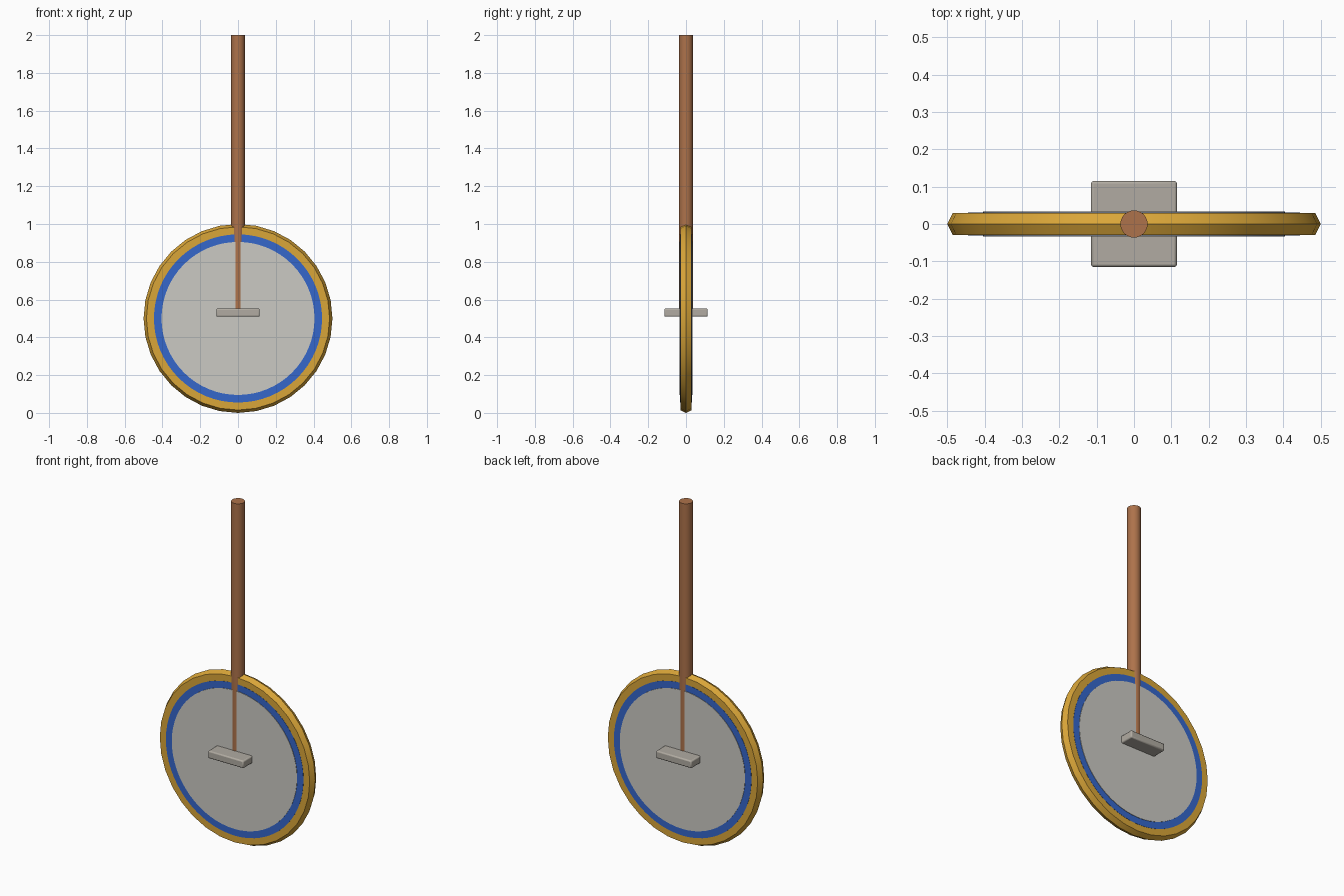
import bpy, bmesh, math

cube = bpy.data.objects.get("Cube")
if cube:
    bpy.data.objects.remove(cube, do_unlink=True)

HUB_Z = 0.5


def material(name, rgb):
    m = bpy.data.materials.new(name)
    m.use_nodes = True
    m.diffuse_color = (*rgb, 1)
    m.node_tree.nodes["Principled BSDF"].inputs["Base Color"].default_value = (*rgb, 1)
    return m


gold = material("gold", (0.70, 0.38, 0.04))
blue = material("blue", (0.035, 0.135, 0.60))
pale = material("pale grey", (0.60, 0.59, 0.55))
stone = material("warm grey", (0.44, 0.41, 0.36))
wood = material("brown wood", (0.42, 0.17, 0.07))


def finish(name, bm, mat):
    bmesh.ops.recalc_face_normals(bm, faces=bm.faces)
    mesh = bpy.data.meshes.new(name)
    bm.to_mesh(mesh)
    bm.free()
    mesh.materials.append(mat)
    obj = bpy.data.objects.new(name, mesh)
    bpy.context.collection.objects.link(obj)
    bpy.ops.object.select_all(action="DESELECT")
    obj.select_set(True)
    bpy.context.view_layer.objects.active = obj
    bpy.ops.object.shade_smooth_by_angle(angle=math.radians(30))
    return obj


def ring(name, profile, segments, mat):
    """Sweep a closed (radius, y) profile around the wheel axle."""
    bm = bmesh.new()
    loops = []
    for i in range(segments):
        a = math.tau * i / segments
        loops.append([bm.verts.new((r * math.sin(a), y, HUB_Z + r * math.cos(a)))
                      for r, y in profile])
    n = len(profile)
    for i in range(segments):
        p, q = loops[i], loops[(i + 1) % segments]
        for j in range(n):
            k = (j + 1) % n
            bm.faces.new((p[j], p[k], q[k], q[j]))
    return finish(name, bm, mat)


def rod(name, radius, z0, z1, segments, mat):
    bm = bmesh.new()
    bmesh.ops.create_cone(bm, cap_ends=True, segments=segments,
                          radius1=radius, radius2=radius, depth=z1 - z0)
    bmesh.ops.translate(bm, verts=bm.verts, vec=(0, 0, (z0 + z1) / 2))
    return finish(name, bm, mat)


def disc(name, radius, half, segments, mat):
    bm = bmesh.new()
    bmesh.ops.create_cone(bm, cap_ends=True, segments=segments,
                          radius1=radius, radius2=radius, depth=2 * half)
    for v in bm.verts:
        v.co = (v.co.x, v.co.z, HUB_Z + v.co.y)
    return finish(name, bm, mat)


# Bevelled outer rim, coloured band and centre plate
ring("outer_rim", [(0.44, -0.03), (0.485, -0.03), (0.5, 0),
                   (0.485, 0.03), (0.44, 0.03)], 32, gold)
ring("inner_band", [(0.40, -0.031), (0.445, -0.031),
                    (0.445, 0.031), (0.40, 0.031)], 64, blue)
disc("centre_plate", 0.405, 0.0335, 64, pale)

# Long pole that sinks into the hub block
rod("pole", 0.0365, 0.53, 2.0, 24, wood)

# Hub block with softened edges
bm = bmesh.new()
bmesh.ops.create_cube(bm, size=1)
for v in bm.verts:
    v.co = (v.co.x * 0.23, v.co.y * 0.23, 0.531 + v.co.z * 0.044)
block = finish("hub_block", bm, stone)
bevel = block.modifiers.new("soft edges", "BEVEL")
bevel.width = 0.007
bevel.segments = 2
